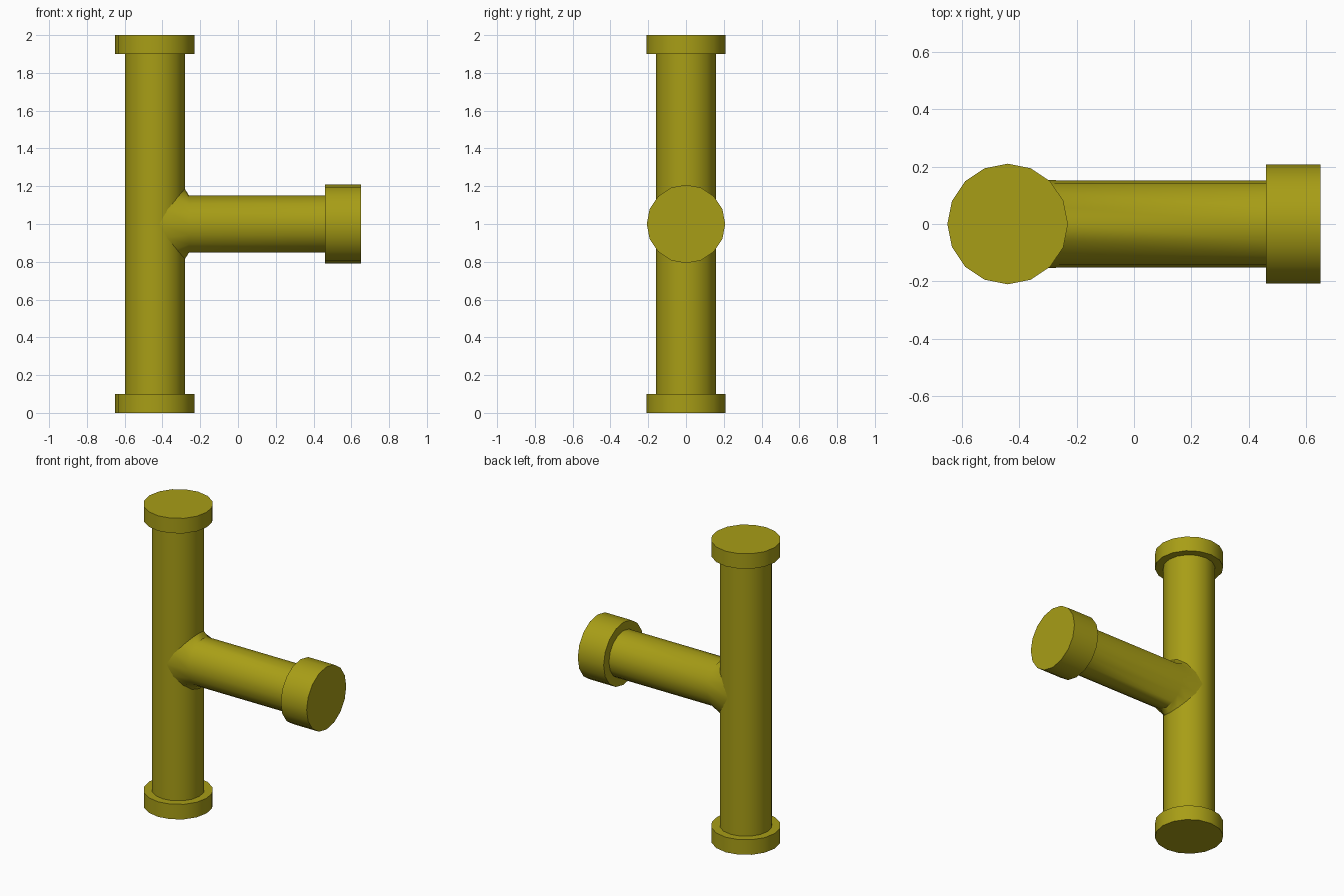
import bpy, bmesh
from math import sin, cos, pi, sqrt, radians
from mathutils import Vector

if "Cube" in bpy.data.objects:
    bpy.data.objects.remove(bpy.data.objects["Cube"])

SIDES = 16
AXIS_X = -0.44      # centre line of the main pipe
MAIN_R = 0.159
BRANCH_R = 0.152

paint = bpy.data.materials.new("olive_yellow")
paint.diffuse_color = (0.39, 0.34, 0.008, 1)
paint.use_nodes = True
paint.node_tree.nodes["Principled BSDF"].inputs["Base Color"].default_value = paint.diffuse_color


def loft(name, rings, capped):
    """Skin a list of point rings, optionally closing both ends."""
    bm = bmesh.new()
    loops = [[bm.verts.new(p) for p in ring] for ring in rings]
    for a, b in zip(loops, loops[1:]):
        for i in range(SIDES):
            j = (i + 1) % SIDES
            bm.faces.new((a[i], a[j], b[j], b[i]))
    if capped:
        bm.faces.new(loops[0][::-1])
        bm.faces.new(loops[-1])
    for f in bm.faces:
        f.smooth = True
    mesh = bpy.data.meshes.new(name)
    bm.to_mesh(mesh)
    bm.free()
    mesh.set_sharp_from_angle(angle=radians(40))
    mesh.materials.append(paint)
    obj = bpy.data.objects.new(name, mesh)
    bpy.context.collection.objects.link(obj)
    return obj


def angles():
    return [2 * pi * i / SIDES for i in range(SIDES)]


def ring_z(z, r):
    return [Vector((AXIS_X + r * cos(a), r * sin(a), z)) for a in angles()]


def ring_x(x, r):
    return [Vector((x, r * cos(a), 1 + r * sin(a))) for a in angles()]


# Main vertical pipe and its two end flanges
loft("main_pipe", [ring_z(0.1, MAIN_R), ring_z(1.9, MAIN_R)], False)
for name, z in (("bottom_flange", 0.0), ("top_flange", 1.9)):
    loft(name, [ring_z(z, 0.21), ring_z(z + 0.1, 0.21)], True)

# Side branch, flaring into a saddle where it meets the main pipe
saddle = []
for a in angles():
    y = 0.157 * cos(a)
    x = AXIS_X + 0.98 * sqrt(MAIN_R ** 2 - y ** 2)
    saddle.append(Vector((x, y, 1 + 0.19 * sin(a))))
loft("branch_pipe", [saddle, ring_x(-0.26, BRANCH_R), ring_x(0.46, BRANCH_R)], False)

# Cap on the end of the branch
loft("branch_cap", [ring_x(0.46, 0.208), ring_x(0.65, 0.208)], True)
